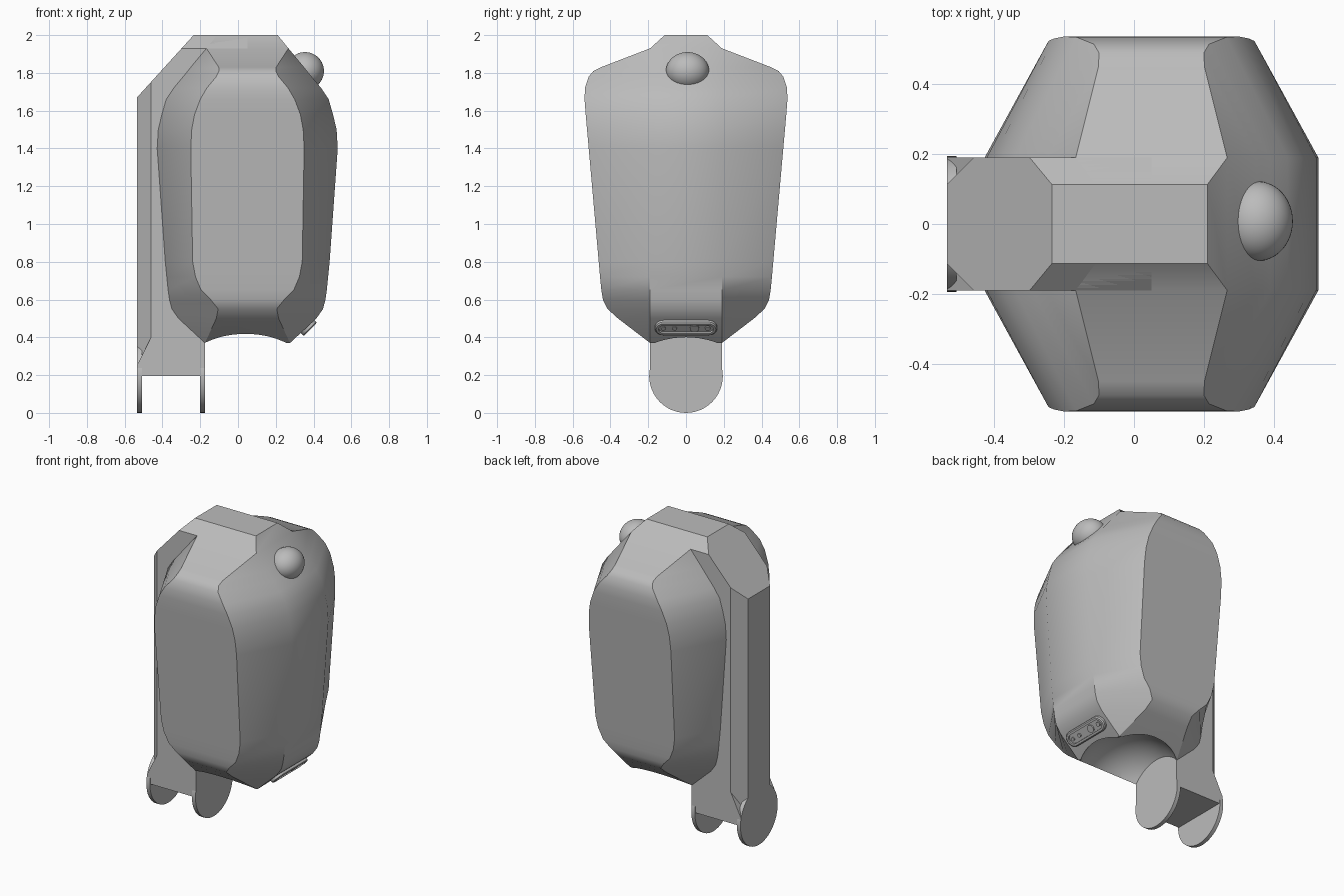
import bpy, bmesh, math
from mathutils import Matrix, Vector

default = bpy.data.objects.get("Cube")
if default:
    bpy.data.objects.remove(default, do_unlink=True)

grey = bpy.data.materials.new("plain_grey")
grey.use_nodes = True
tone = (0.5, 0.5, 0.5, 1)
grey.diffuse_color = tone
grey.node_tree.nodes["Principled BSDF"].inputs["Base Color"].default_value = tone


def make_object(name, bm, smooth_angle=None):
    bmesh.ops.recalc_face_normals(bm, faces=bm.faces)
    mesh = bpy.data.meshes.new(name)
    bm.to_mesh(mesh)
    bm.free()
    mesh.materials.append(grey)
    obj = bpy.data.objects.new(name, mesh)
    bpy.context.collection.objects.link(obj)
    if smooth_angle:
        smooth(obj, smooth_angle)
    return obj


def activate(obj):
    bpy.ops.object.select_all(action="DESELECT")
    obj.select_set(True)
    bpy.context.view_layer.objects.active = obj


def smooth(obj, degrees):
    activate(obj)
    bpy.ops.object.shade_smooth_by_angle(angle=math.radians(degrees))


def extrude_profile(points, half_depth):
    """Extrude an x-z outline symmetrically along y."""
    bm = bmesh.new()
    face = bm.faces.new([bm.verts.new((x, -half_depth, z)) for x, z in points])
    result = bmesh.ops.extrude_face_region(bm, geom=[face])
    moved = [v for v in result["geom"] if isinstance(v, bmesh.types.BMVert)]
    bmesh.ops.translate(bm, verts=moved, vec=(0, 2 * half_depth, 0))
    return bm


def slice_off(bm, point, normal):
    """Cut away everything beyond a plane and cap the opening."""
    geom = bm.verts[:] + bm.edges[:] + bm.faces[:]
    cut = bmesh.ops.bisect_plane(bm, geom=geom, plane_co=point, plane_no=normal, clear_outer=True)
    edges = [e for e in cut["geom_cut"] if isinstance(e, bmesh.types.BMEdge)]
    bmesh.ops.contextual_create(bm, geom=edges)


def ellipsoid(name, centre, radii):
    bm = bmesh.new()
    shape = Matrix.Translation(centre) @ Matrix.Diagonal((*radii, 1))
    bmesh.ops.create_uvsphere(bm, u_segments=48, v_segments=24, radius=1, matrix=shape)
    return make_object(name, bm, 40)


def cylinder(name, matrix, radius, depth):
    bm = bmesh.new()
    bmesh.ops.create_cone(bm, cap_ends=True, segments=48, radius1=radius,
                          radius2=radius, depth=depth, matrix=matrix)
    return make_object(name, bm, 40)


# Body: octagonal sections of height, side half width, half depth, front half width
BODY_X = 0.05
STRAP = 0.19
sections = [
    (0.37, 0.225, 0.19, 0.225), (0.5, 0.365, 0.36, 0.165), (0.55, 0.4, 0.415, 0.155),
    (0.6, 0.413, 0.44, 0.195), (0.65, 0.42, 0.448, 0.245), (0.72, 0.427, 0.455, 0.275),
    (0.8, 0.435, 0.462, 0.29), (1.4, 0.478, 0.515, 0.3), (1.5, 0.472, 0.524, 0.295),
    (1.58, 0.453, 0.531, 0.28), (1.66, 0.43, 0.537, 0.25), (1.72, 0.39, 0.535, 0.215),
    (1.78, 0.34, 0.515, 0.165), (1.81, 0.316, 0.49, 0.15), (1.83, 0.3, 0.45, 0.152),
    (1.93, 0.217, 0.19, 0.217), (2, 0.16, 0.113, 0.16),
]
bm = bmesh.new()
rings = []
for z, side, depth, front in sections:
    m = min(depth, STRAP)
    quarter = [(side, m), (front, depth)]
    outline = quarter + [(-x, y) for x, y in reversed(quarter)]
    outline += [(-x, -y) for x, y in outline]
    rings.append([bm.verts.new((BODY_X + x, y, z)) for x, y in outline])
for low, high in zip(rings, rings[1:]):
    for i in range(len(low)):
        j = (i + 1) % len(low)
        bm.faces.new((low[i], low[j], high[j], high[i]))
bm.faces.new(rings[0])
bm.faces.new(rings[-1])
bmesh.ops.remove_doubles(bm, verts=bm.verts, dist=0.0005)
body = make_object("body", bm)

# Rounded hollow under the body
hollow = ellipsoid("hollow_cutter", (0.04, 0, 0.2), (0.335, 0.335, 0.335))
hollow.hide_render = True
cut = body.modifiers.new("hollow", "BOOLEAN")
cut.operation = "DIFFERENCE"
cut.solver = "EXACT"
cut.object = hollow
activate(body)
bpy.ops.object.modifier_apply(modifier=cut.name)
bpy.data.objects.remove(hollow, do_unlink=True)
smooth(body, 30)

# Side spine with chamfered top and outer edges
BACK, INNER, AXLE = -0.535, -0.175, 0.195
bm = extrude_profile([(BACK, AXLE), (INNER, AXLE), (INNER, 0.6), (BODY_X, 0.8),
                      (BODY_X, 2), (-0.235, 2), (BACK, 1.67)], STRAP)
for s in (-1, 1):
    slice_off(bm, (0, s * STRAP, 1.93), (0, s * 0.07, 0.077))
    slice_off(bm, (BACK, s * 0.115, 1), (-1, s, 0))
make_object("spine", bm)

# Foot block and its two round lugs
make_object("foot_block", extrude_profile(
    [(BACK, AXLE), (INNER, AXLE), (INNER, 0.4), (-0.46, 0.4), (-0.5, 0.32), (BACK, 0.25)], STRAP))
turn = Matrix.Rotation(math.pi / 2, 4, "Y")
LUG = 0.026
for name, x in (("outer_lug", BACK + LUG / 2), ("inner_lug", INNER - LUG / 2)):
    cylinder(name, Matrix.Translation((x, 0, AXLE)) @ turn, AXLE, LUG)

# Dome lamp on the upper slope
ellipsoid("dome_lamp", (0.355, 0.008, 1.81), (0.1, 0.114, 0.1))

# Socket panel on the lower slope, in a local frame facing outwards and down
out = Vector((1, 0, -1)).normalized()
up = Vector((1, 0, 1)).normalized()
frame = Matrix((up, Vector((0, 1, 0)), out)).transposed().to_4x4()
frame.translation = (0.368, 0, 0.457)


def stadium(half_length, radius):
    steps = 12
    points = []
    for s in (1, -1):
        for i in range(steps + 1):
            a = math.pi * i / steps
            points.append((s * radius * math.cos(a), s * (half_length - radius + radius * math.sin(a))))
    return points


bm = bmesh.new()
loops = []
for length, radius, height in ((0.165, 0.05, -0.02), (0.165, 0.05, 0.016), (0.158, 0.043, 0.022),
                               (0.145, 0.03, 0.022), (0.145, 0.03, 0.01)):
    loops.append([bm.verts.new(frame @ Vector((x, y, height))) for x, y in stadium(length, radius)])
for a, b in zip(loops, loops[1:]):
    for i in range(len(a)):
        j = (i + 1) % len(a)
        bm.faces.new((a[i], a[j], b[j], b[i]))
bm.faces.new(loops[0])
bm.faces.new(loops[-1])
make_object("socket_panel", bm, 30)
for i, (y, radius) in enumerate(((-0.12, 0.012), (-0.06, 0.012), (0.045, 0.024), (0.115, 0.014))):
    cylinder(f"socket_pin_{i + 1}", frame @ Matrix.Translation((0, y, 0.012)), radius, 0.012)
